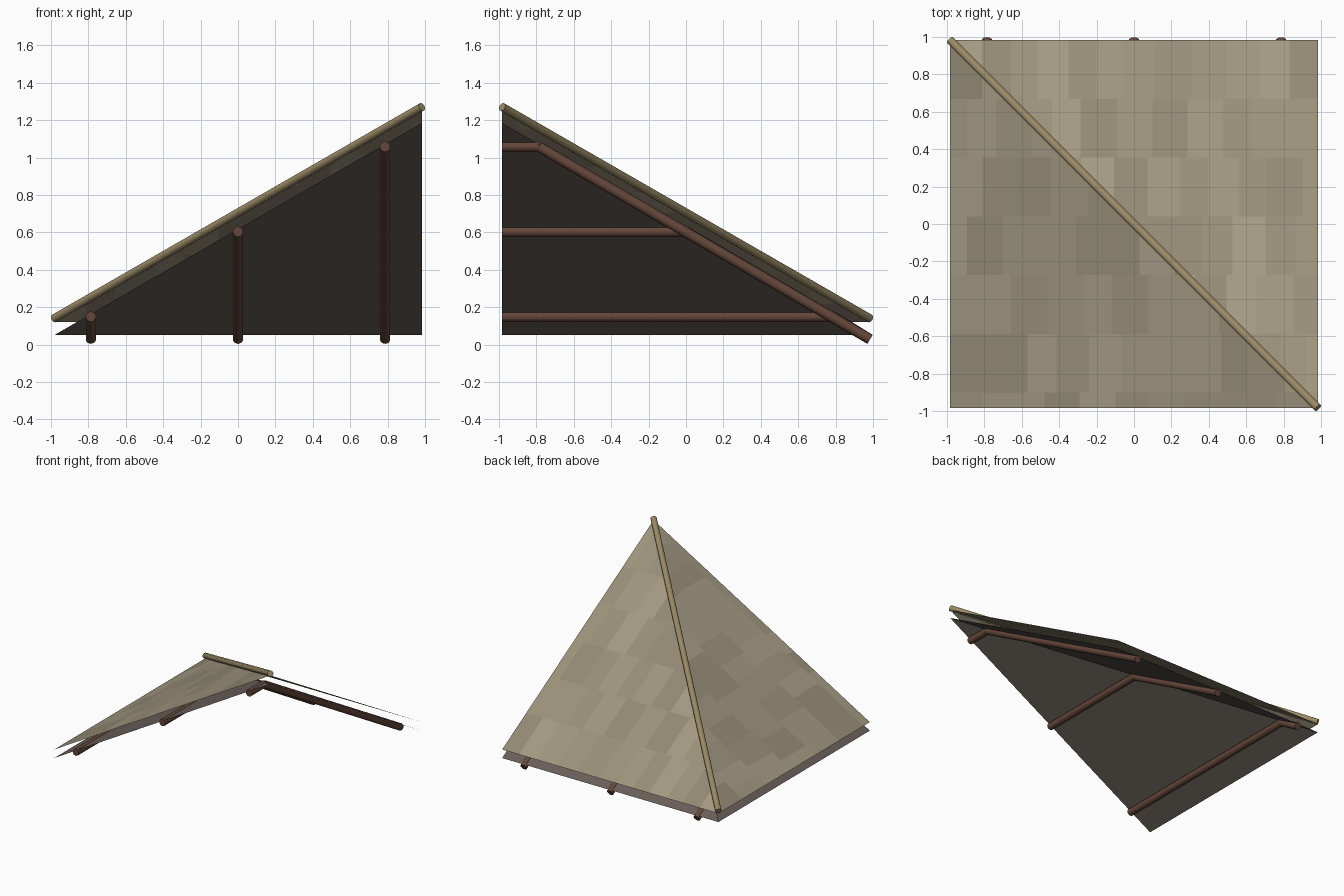
import bpy, bmesh, random
from mathutils import Vector

if "Cube" in bpy.data.objects:
    bpy.data.objects.remove(bpy.data.objects["Cube"])

random.seed(4)
E = 0.983                      # half width of the square roof corner
SLOPE = 0.577                  # 30 degree pitch


def material(name, rgb):
    m = bpy.data.materials.new(name)
    m.diffuse_color = (*rgb, 1)
    m.use_nodes = True
    m.node_tree.nodes["Principled BSDF"].inputs["Base Color"].default_value = m.diffuse_color
    return m


wood = material("dark_timber", (0.13, 0.063, 0.043))
cane = material("pale_pole", (0.32, 0.25, 0.13))
board = material("under_boards", (0.14, 0.115, 0.10))
tiles = [material(f"shingle_{i}", (0.33 * k, 0.285 * k, 0.20 * k))
         for i, k in enumerate((0.88, 0.94, 1.0, 1.06, 1.13))]


def height(x, y):
    """Hip surface rising towards the front right corner."""
    return SLOPE * (min(x, -y) + E)


def cut(bm, faces, co, no):
    geom = set(faces)
    for f in faces:
        geom.update(f.edges)
        geom.update(f.verts)
    bmesh.ops.bisect_plane(bm, geom=list(geom), plane_co=co, plane_no=no)


def slope_sheet(name, corner, z, mats, shingled):
    """One triangular slope, optionally divided into staggered shingles."""
    bm = bmesh.new()
    pts = [(-E, E), (E, -E), corner]
    f = bm.faces.new([bm.verts.new((x, y, z + height(x, y))) for x, y in pts])
    f.normal_update()
    if f.normal.z < 0:
        f.normal_flip()
    if shingled:
        rows = [E - 0.314 * i for i in range(8)]
        for y in rows[1:-1]:
            cut(bm, bm.faces[:], (0, y, 0), (0, 1, 0))
        for i in range(7):
            x = -E + (0.09 if i % 2 else 0.17)
            while x < E:
                row = [f for f in bm.faces
                       if rows[i + 1] < f.calc_center_median().y < rows[i]]
                if row:
                    cut(bm, row, (x, 0, 0), (1, 0, 0))
                x += random.uniform(0.14, 0.2)
        for f in bm.faces:
            f.material_index = random.randrange(len(mats))
    me = bpy.data.meshes.new(name)
    bm.to_mesh(me)
    bm.free()
    for m in mats:
        me.materials.append(m)
    bpy.context.collection.objects.link(bpy.data.objects.new(name, me))


def pole(name, a, b, r, mat):
    """Round timber between two points."""
    a, b = Vector(a), Vector(b)
    bpy.ops.mesh.primitive_cylinder_add(vertices=10, radius=r, depth=(b - a).length,
                                        location=(a + b) / 2)
    ob = bpy.context.object
    ob.name = name
    ob.rotation_euler = (b - a).to_track_quat('Z', 'Y').to_euler()
    ob.data.materials.append(mat)
    bpy.ops.object.shade_smooth_by_angle(angle=0.8)


# Shingled skin and boarding below it, two slopes each
for side, corner in (("back", (E, E)), ("left", (-E, -E))):
    slope_sheet(f"{side}_shingles", corner, 0.12, tiles, True)
    slope_sheet(f"{side}_boarding", corner, 0.05, [board], False)

# Hip pole over the diagonal
pole("hip_pole", (-E, E, 0.14), (E, -E, 0.14 + 2 * E * SLOPE - 0.004), 0.023, cane)

# Rafters: level under the left slope, then falling to the back eave
for i, x in enumerate((-0.787, 0, 0.787)):
    knee = (x, -x, 0.036 + height(x, -x))
    pole(f"level_rafter_{i}", (x, -E, knee[2]), knee, 0.028, wood)
    pole(f"sloping_rafter_{i}", knee, (x, 0.984, 0.028), 0.028, wood)
